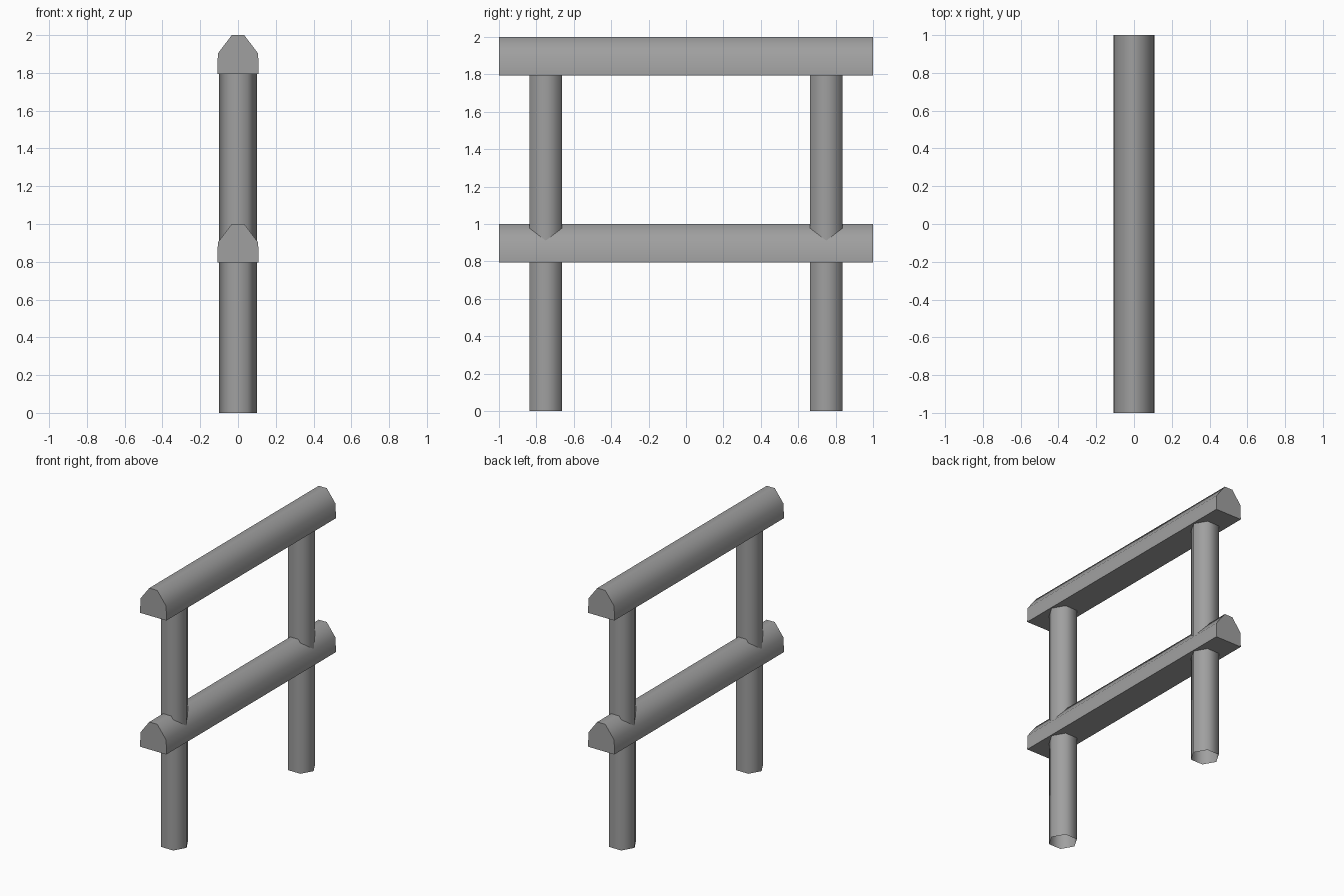
import bpy
import bmesh
import math

cube = bpy.data.objects.get("Cube")
if cube:
    bpy.data.objects.remove(cube, do_unlink=True)

grey = bpy.data.materials.new("plain_grey")
grey.use_nodes = True
grey.diffuse_color = (0.35, 0.35, 0.35, 1)
grey.node_tree.nodes["Principled BSDF"].inputs["Base Color"].default_value = grey.diffuse_color


def finish(name, bm):
    bmesh.ops.recalc_face_normals(bm, faces=bm.faces)
    mesh = bpy.data.meshes.new(name)
    bm.to_mesh(mesh)
    bm.free()
    mesh.materials.append(grey)
    obj = bpy.data.objects.new(name, mesh)
    bpy.context.collection.objects.link(obj)
    bpy.ops.object.select_all(action="DESELECT")
    obj.select_set(True)
    bpy.context.view_layer.objects.active = obj
    bpy.ops.object.shade_smooth_by_angle(angle=math.radians(70))
    return obj


def extrude(profile, vector, name, capped):
    bm = bmesh.new()
    base = bm.faces.new([bm.verts.new(p) for p in profile])
    result = bmesh.ops.extrude_face_region(bm, geom=[base], use_keep_orig=True)
    moved = [g for g in result["geom"] if isinstance(g, bmesh.types.BMVert)]
    bmesh.ops.translate(bm, verts=moved, vec=vector)
    if not capped:
        ends = [f for f in bm.faces if len(f.verts) == len(profile)]
        bmesh.ops.delete(bm, geom=ends, context="FACES_ONLY")
    return finish(name, bm)


# Hexagonal posts, open at the foot, running through the lower rail
for name, y in (("front_post", -0.75), ("back_post", 0.75)):
    hexagon = [(0.1 * math.cos(i * math.pi / 3), y + 0.1 * math.sin(i * math.pi / 3), 0)
               for i in range(6)]
    extrude(hexagon, (0, 0, 1.82), name, False)

# Rails with a flat underside and bevelled top
half = [(0.108, -0.205), (0.107, -0.098), (0.033, 0)]
section = half + [(-x, z) for x, z in reversed(half)]
for name, top in (("lower_rail", 1.0), ("top_rail", 2.0)):
    extrude([(x, -1, top + z) for x, z in section], (0, 2, 0), name, True)
